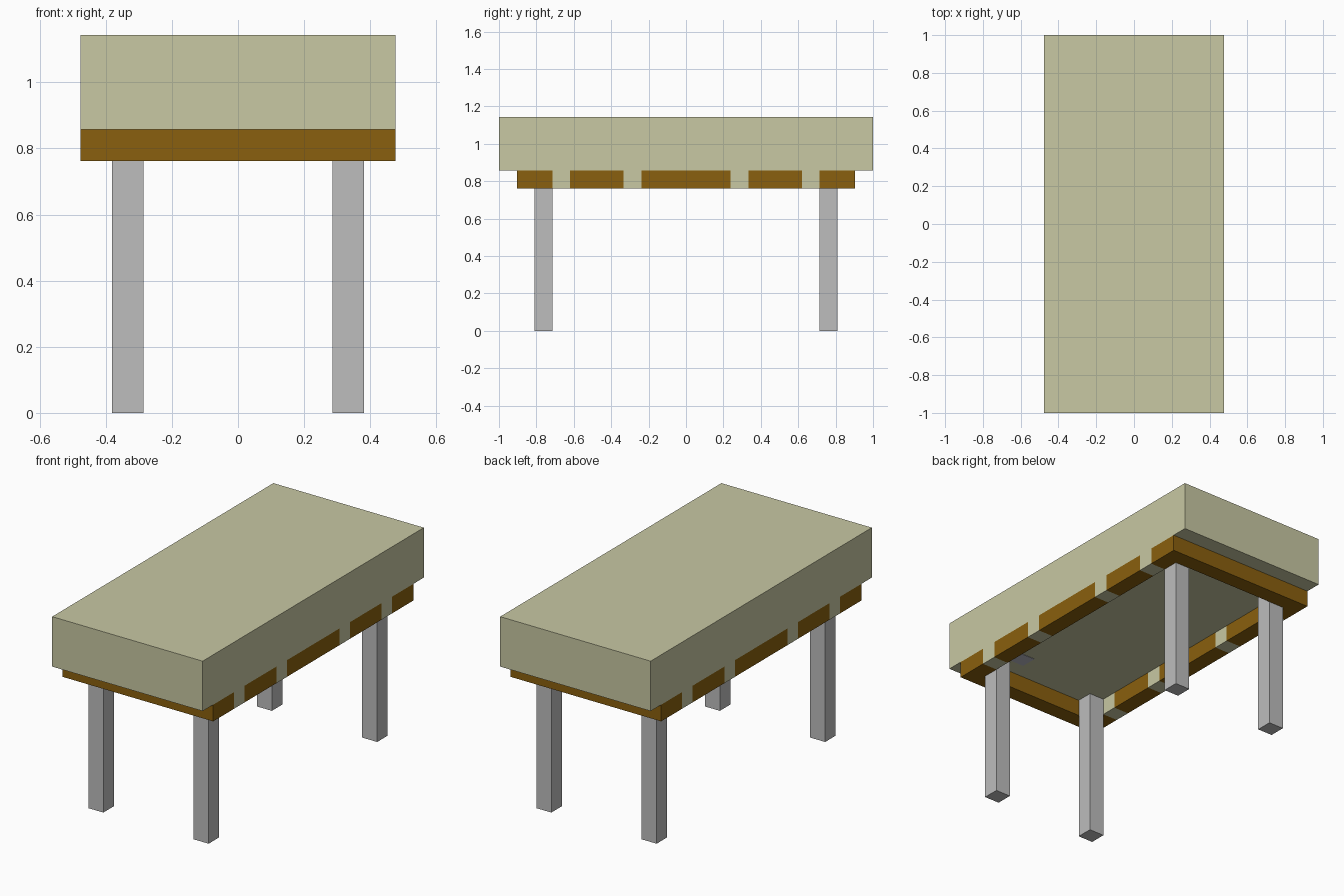
import bpy, bmesh
from mathutils import Vector

if "Cube" in bpy.data.objects:
    bpy.data.objects.remove(bpy.data.objects["Cube"])

U = 2 / 21  # base module: leg and rail thickness


def material(name, rgb):
    m = bpy.data.materials.new(name)
    m.diffuse_color = (*rgb, 1)
    m.use_nodes = True
    m.node_tree.nodes["Principled BSDF"].inputs["Base Color"].default_value = m.diffuse_color
    return m


cream = material("cream", (0.578, 0.578, 0.366))
brown = material("wood brown", (0.254, 0.117, 0.0044))
grey = material("leg grey", (0.509, 0.509, 0.509))
mauve = material("mauve grey", (0.5, 0.5, 0.56))


def box(name, lo, hi, mats, cuts=(), rule=None):
    """Box between two corners in modules; optional y cuts and colour rule."""
    bm = bmesh.new()
    bmesh.ops.create_cube(bm, size=1)
    lo, hi = Vector(lo) * U, Vector(hi) * U
    for v in bm.verts:
        v.co = (lo + hi) / 2 + v.co * (hi - lo)
    for y in cuts:
        bmesh.ops.bisect_plane(bm, geom=bm.verts[:] + bm.edges[:] + bm.faces[:],
                               plane_co=(0, y * U, 0), plane_no=(0, 1, 0))
    if rule:
        for f in bm.faces:
            f.material_index = rule(f.calc_center_median() / U)
    me = bpy.data.meshes.new(name)
    bm.to_mesh(me)
    bm.free()
    for m in mats:
        me.materials.append(m)
    ob = bpy.data.objects.new(name, me)
    bpy.context.collection.objects.link(ob)
    return ob


# thick top slab
box("table_top", (-5, -10.5, 9), (5, 10.5, 12), [cream])

# side rails, with cream blocks between the wood segments
cuts = (-7.5, -6.5, -3.5, -2.5, 2.5, 3.5, 6.5, 7.5)


def rail_colour(c):
    return int(2.5 < abs(c.y) < 3.5 or 6.5 < abs(c.y) < 7.5)


for x, side in ((-5, "left"), (4, "right")):
    box(side + "_rail", (x, -8.5, 8), (x + 1, 8.5, 9), [brown, cream], cuts, rail_colour)

# end rails and legs tucked inside the frame corners
for y, ly, end in ((-9.5, -8.5, "front"), (8.5, 7.5, "back")):
    box(end + "_rail", (-5, y, 8), (5, y + 1, 9), [brown])
    for x, side in ((-4, "left"), (3, "right")):
        box(f"{end}_{side}_leg", (x, ly, 0), (x + 1, ly + 1, 9), [grey])

# small painted patch under the top beside one leg
box("underside_patch", (2, -7.5, 8.98), (3, -6.5, 9), [mauve])
